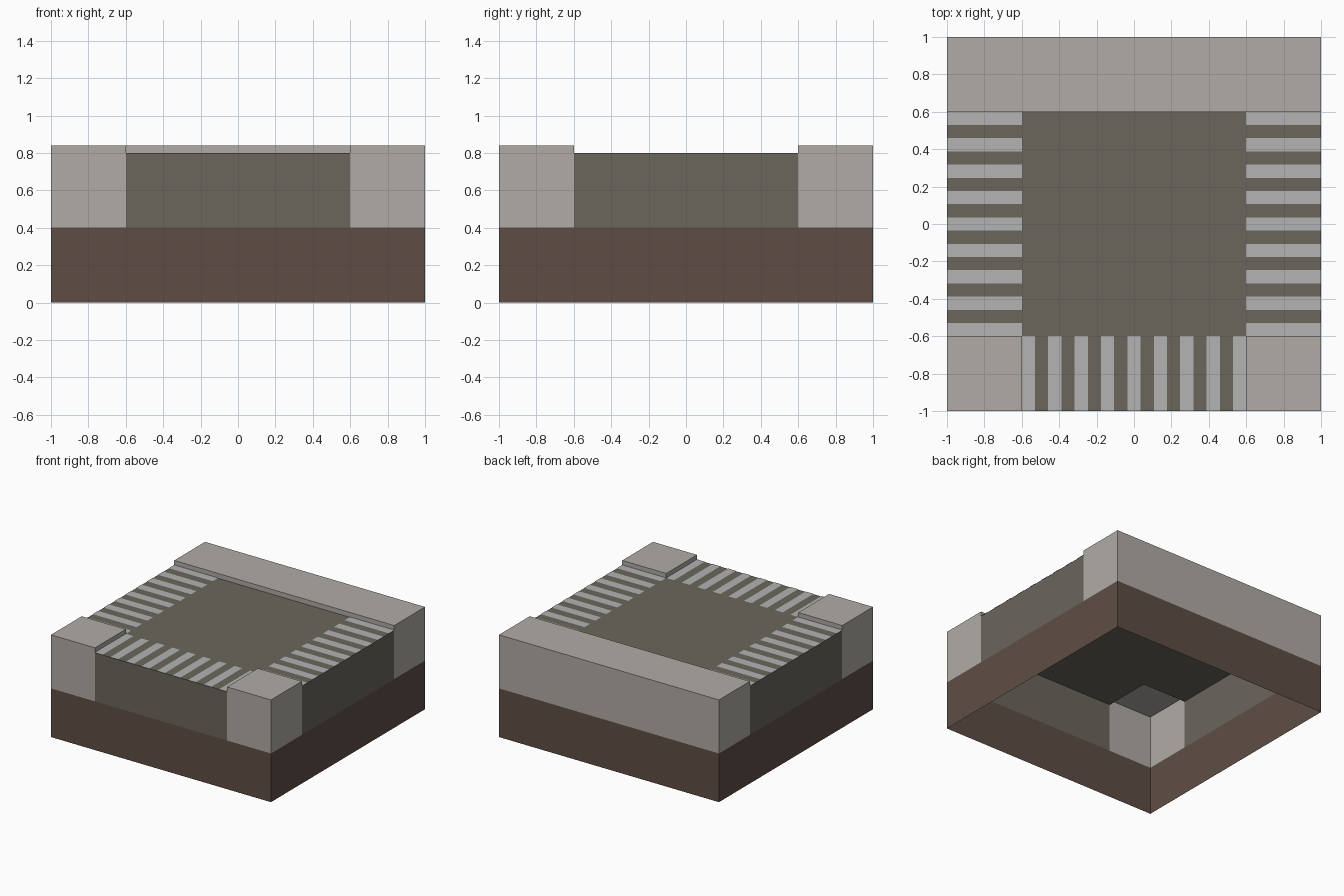
import bpy, bmesh

if "Cube" in bpy.data.objects:
    bpy.data.objects.remove(bpy.data.objects["Cube"])

EDGE, CURB = 1.0, 0.6                      # tile half width, road half width
SOIL, ROAD, PATH = 0.4, 0.8, 0.84          # heights of the layers
MARK = ROAD + 0.003


def material(name, rgb):
    m = bpy.data.materials.new(name)
    m.diffuse_color = (*[(c / 255) ** 2.2 for c in rgb], 1)
    m.use_nodes = True
    m.node_tree.nodes["Principled BSDF"].inputs["Base Color"].default_value = m.diffuse_color
    return m


def make(name, quads, mat=None):
    bm = bmesh.new()
    for q in quads:
        bm.faces.new([bm.verts.new(p) for p in q])
    bmesh.ops.remove_doubles(bm, verts=bm.verts, dist=1e-4)
    me = bpy.data.meshes.new(name)
    bm.to_mesh(me)
    bm.free()
    ob = bpy.data.objects.new(name, me)
    bpy.context.collection.objects.link(ob)
    if mat:
        me.materials.append(mat)
    return ob


def top(x0, x1, y0, y1, z):
    return [(x0, y0, z), (x1, y0, z), (x1, y1, z), (x0, y1, z)]


def wall(a, b, z0, z1):
    # upright face, outward side to the right when walking from a to b
    return [(*a, z0), (*b, z0), (*b, z1), (*a, z1)]


def rim(x0, x1, y0, y1):
    c = [(x0, y0), (x1, y0), (x1, y1), (x0, y1)]
    return list(zip(c, c[1:] + c[:1]))


def on_edge(a, b):
    return any(a[i] == b[i] and abs(a[i]) == EDGE for i in (0, 1))


def pavement(name, x0, x1, y0, y1):
    # outer sides reach down to the soil, inner sides only to the road
    quads = [top(x0, x1, y0, y1, PATH)]
    for a, b in rim(x0, x1, y0, y1):
        quads.append(wall(a, b, SOIL if on_edge(a, b) else ROAD, PATH))
    make(name, quads, stone)


soil = material("soil", (95, 79, 70))
asphalt = material("asphalt", (106, 102, 93))
stone = material("stone", (175, 170, 163))
paint = material("paint", (178, 178, 178))

# soil skirt, open underneath
make("soil_base", [wall(a, b, 0, SOIL) for a, b in rim(-EDGE, EDGE, -EDGE, EDGE)], soil)

# T-shaped road: centre, three arms and their end walls
make("road", [
    top(-CURB, CURB, -CURB, CURB, ROAD),
    top(-EDGE, -CURB, -CURB, CURB, ROAD),
    top(CURB, EDGE, -CURB, CURB, ROAD),
    top(-CURB, CURB, -EDGE, -CURB, ROAD),
    wall((-CURB, -EDGE), (CURB, -EDGE), SOIL, ROAD),
    wall((EDGE, -CURB), (EDGE, CURB), SOIL, ROAD),
    wall((-EDGE, CURB), (-EDGE, -CURB), SOIL, ROAD),
], asphalt)

# pavements
pavement("back_pavement", -EDGE, EDGE, CURB, EDGE)
pavement("front_left_pavement", -EDGE, -CURB, -EDGE, -CURB)
pavement("front_right_pavement", CURB, EDGE, -EDGE, -CURB)

# crosswalk stripes: nine per arm, gap as wide as a stripe
w = 2 * CURB / 17
spans = [(-CURB + 2 * i * w, -CURB + (2 * i + 1) * w) for i in range(9)]
make("left_crosswalk", [top(-EDGE, -CURB, a, b, MARK) for a, b in spans], paint)
make("right_crosswalk", [top(CURB, EDGE, a, b, MARK) for a, b in spans], paint)
make("front_crosswalk", [top(a, b, -EDGE, -CURB, MARK) for a, b in spans], paint)
